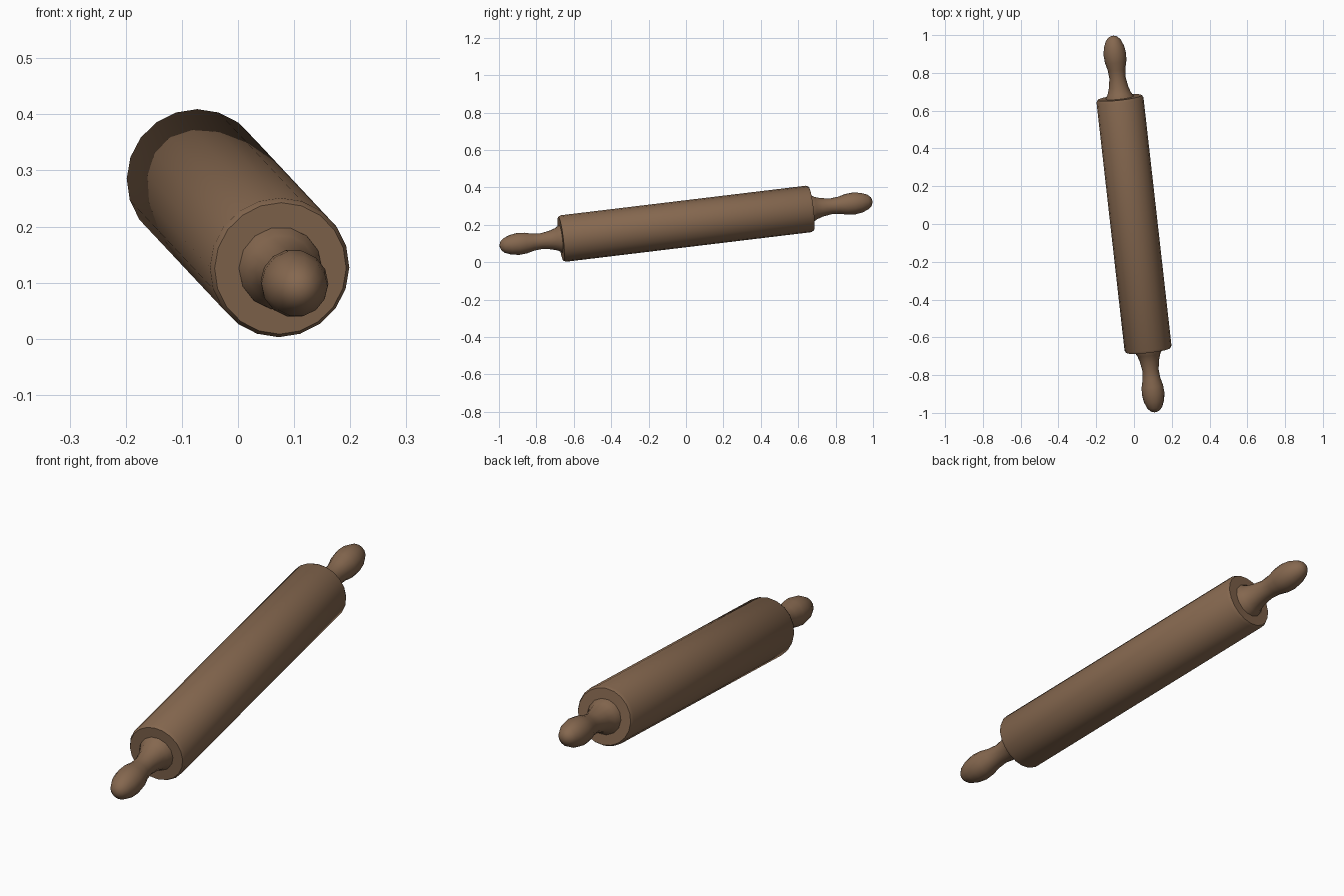
import bpy, bmesh, math
from mathutils import Vector, Matrix

if "Cube" in bpy.data.objects:
    bpy.data.objects.remove(bpy.data.objects["Cube"])

wood = bpy.data.materials.new("brown wood")
wood.diffuse_color = (0.235, 0.137, 0.078, 1)
wood.use_nodes = True
wood.node_tree.nodes["Principled BSDF"].inputs["Base Color"].default_value = wood.diffuse_color

# Rolling axis leans sideways and upward towards the back
AXIS = Vector((-0.113, 1.0, 0.1205)).normalized()
PLACE = Matrix.Translation((0, 0, 0.206)) @ AXIS.to_track_quat('Z', 'Y').to_matrix().to_4x4()


def lathe(name, profile, sides, flip=False):
    """Turn (distance along axis, radius) pairs into a closed solid."""
    bm = bmesh.new()
    sign = -1 if flip else 1
    rings = []
    for t, r in profile:
        rings.append([bm.verts.new((r * math.cos(2 * math.pi * i / sides),
                                    r * math.sin(2 * math.pi * i / sides), sign * t))
                      for i in range(sides)])
    for a, b in zip(rings, rings[1:]):
        for i in range(sides):
            j = (i + 1) % sides
            bm.faces.new((a[i], a[j], b[j], b[i]))
    bm.faces.new(rings[0])
    bm.faces.new(rings[-1])
    bmesh.ops.recalc_face_normals(bm, faces=bm.faces)
    bm.transform(PLACE)
    me = bpy.data.meshes.new(name)
    bm.to_mesh(me)
    bm.free()
    me.materials.append(wood)
    ob = bpy.data.objects.new(name, me)
    bpy.context.collection.objects.link(ob)
    bpy.ops.object.select_all(action='DESELECT')
    ob.select_set(True)
    bpy.context.view_layer.objects.active = ob
    bpy.ops.object.shade_smooth_by_angle(angle=math.radians(40))
    return ob


# Main roller with slightly eased rims
lathe("roller", [(-0.678, 0.118), (-0.665, 0.125), (0.665, 0.125), (0.678, 0.118)], 20)

# Turned handles: flared foot, narrow neck, bulb and rounded tip
handle = [(0.66, 0.077), (0.682, 0.074), (0.70, 0.062), (0.735, 0.051), (0.785, 0.043),
          (0.83, 0.047), (0.87, 0.057), (0.91, 0.060), (0.95, 0.054),
          (0.985, 0.040), (1.003, 0.024), (1.009, 0.008)]
lathe("back_handle", handle, 14)
lathe("front_handle", handle, 14, flip=True)
